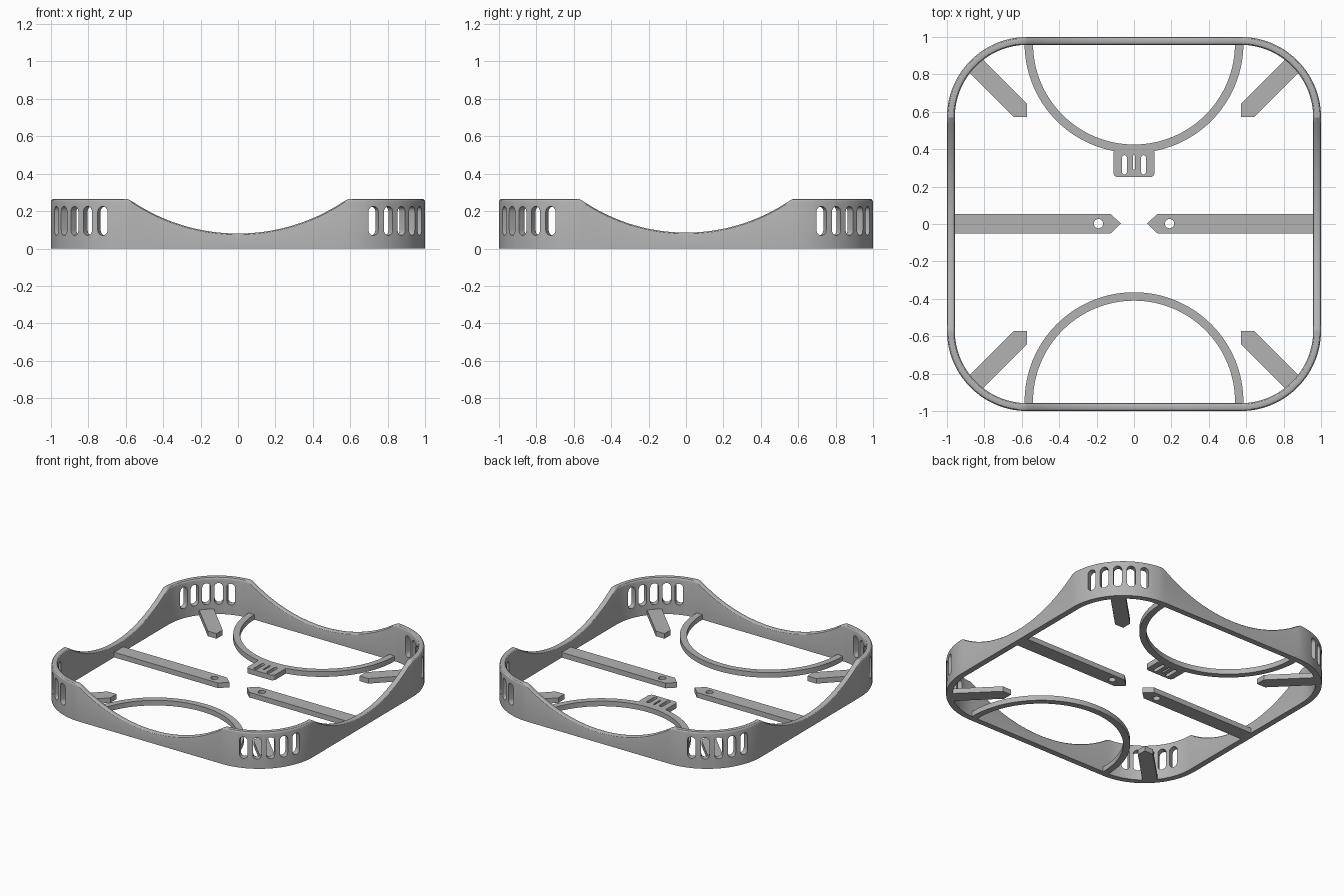
import bpy, bmesh, math
from mathutils import Matrix, Vector

if "Cube" in bpy.data.objects:
    bpy.data.objects.remove(bpy.data.objects["Cube"])

grey = bpy.data.materials.new("plain grey")
grey.diffuse_color = (0.45, 0.45, 0.45, 1)
grey.use_nodes = True
grey.node_tree.nodes["Principled BSDF"].inputs["Base Color"].default_value = grey.diffuse_color

WALL, TOP, CORNER, T = 0.042, 0.265, 0.43, 0.037
FLAT = 1 - CORNER


def finish(bm, name, smooth=True):
    bmesh.ops.remove_doubles(bm, verts=bm.verts, dist=1e-5)
    bmesh.ops.recalc_face_normals(bm, faces=bm.faces)
    me = bpy.data.meshes.new(name)
    bm.to_mesh(me)
    bm.free()
    ob = bpy.data.objects.new(name, me)
    bpy.context.collection.objects.link(ob)
    me.materials.append(grey)
    if smooth:
        shade(ob)
    return ob


def shade(ob):
    bpy.ops.object.select_all(action='DESELECT')
    ob.select_set(True)
    bpy.context.view_layer.objects.active = ob
    bpy.ops.object.shade_smooth_by_angle(angle=math.radians(30))


def plate(name, *loops):
    """Flat plate on the floor from an outline followed by hole outlines."""
    cu = bpy.data.curves.new(name, 'CURVE')
    cu.dimensions, cu.fill_mode, cu.extrude = '2D', 'BOTH', T / 2
    for loop in loops:
        sp = cu.splines.new('POLY')
        sp.points.add(len(loop) - 1)
        for p, (x, y) in zip(sp.points, loop):
            p.co = (x, y, 0, 1)
        sp.use_cyclic_u = True
    tmp = bpy.data.objects.new(name + " outline", cu)
    bpy.context.collection.objects.link(tmp)
    bpy.context.view_layer.update()
    me = bpy.data.meshes.new_from_object(tmp.evaluated_get(bpy.context.evaluated_depsgraph_get()))
    bm = bmesh.new()
    bm.from_mesh(me)
    bmesh.ops.translate(bm, verts=bm.verts, vec=(0, 0, T / 2))
    bpy.data.objects.remove(tmp)
    bpy.data.curves.remove(cu)
    bpy.data.meshes.remove(me)
    return finish(bm, name)


def arc(cx, cy, r, a0, a1, n):
    return [(cx + r * math.cos(math.radians(a0 + (a1 - a0) * i / n)),
             cy + r * math.sin(math.radians(a0 + (a1 - a0) * i / n))) for i in range(n + 1)]


def stadium(cx, y0, y1, r):
    return arc(cx, y1 - r, r, 0, 180, 8) + arc(cx, y0 + r, r, 180, 360, 8)


def scoop(u, half, low):
    """Height of a circular dip in the rim."""
    s = TOP - low
    r = (half * half + s * s) / (2 * s)
    return TOP if abs(u) >= half else min(TOP, low + r - math.sqrt(r * r - u * u))


# Rim: wall section swept around a rounded square, with dipped top edge
path = []
for q in range(4):
    rot = Matrix.Rotation(q * math.pi / 2, 2)
    for i in range(32):
        path.append((rot @ Vector((1, -FLAT + 2 * FLAT * i / 32)), rot @ Vector((1, 0))))
    for i in range(30):
        a = math.radians(3 * i)
        n = Vector((math.cos(a), math.sin(a)))
        path.append((rot @ (Vector((FLAT, FLAT)) + CORNER * n), rot @ n))
bm = bmesh.new()
rings = []
F = 0.014
for p, n in path:
    h = min(scoop(p.x, 0.585, 0.08), scoop(p.y, 0.567, 0.085))
    sec = [(0, 0), (WALL, 0)]
    sec += [(WALL - F + F * math.cos(math.radians(a)), h - F + F * math.sin(math.radians(a))) for a in (0, 30, 60, 90)]
    sec += [(F + F * math.cos(math.radians(a)), h - F + F * math.sin(math.radians(a))) for a in (90, 120, 150, 180)]
    rings.append([bm.verts.new((*(p - n * (WALL - d)), z)) for d, z in sec])
for a, b in zip(rings, rings[1:] + rings[:1]):
    for j in range(len(a)):
        k = (j + 1) % len(a)
        bm.faces.new((a[j], b[j], b[k], a[k]))
rim = finish(bm, "rim", False)

# Vent slots: five radial stadium cuts through each corner
bm = bmesh.new()
for q in range(4):
    for k in range(-2, 3):
        m = (Matrix.Rotation(q * math.pi / 2, 4, 'Z') @ Matrix.Translation((FLAT, FLAT, 0))
             @ Matrix.Rotation(math.radians(45 + 12 * k), 4, 'Z'))
        prof = stadium(0, 0.07, 0.225, 0.028)
        near, far = ([bm.verts.new(m @ Vector((d, u, z))) for u, z in prof] for d in (0.33, 0.5))
        bm.faces.new(near)
        bm.faces.new(far)
        for j in range(len(prof)):
            i = j - 1
            bm.faces.new((near[i], near[j], far[j], far[i]))
cutter = finish(bm, "slot_cutter", False)
cutter.hide_render = True
mod = rim.modifiers.new("slots", 'BOOLEAN')
mod.object, mod.solver = cutter, 'EXACT'
bpy.context.view_layer.objects.active = rim
bpy.ops.object.modifier_apply(modifier=mod.name)
bpy.data.objects.remove(cutter)
shade(rim)

# Half hoops at front and back
for name, cy, s in (("back_hoop", 0.965, -1), ("front_hoop", -0.95, 1)):
    end = -s * 0.98
    out = arc(0, cy, 0.585, 0, 180 * s, 64)
    inn = arc(0, cy, 0.54, 180 * s, 0, 64)
    plate(name, [(0.585, end)] + out + [(-0.585, end), (-0.54, end)] + inn + [(0.54, end)])

# Slotted tab on the back hoop
tab = arc(-0.085, 0.275, 0.025, 180, 270, 6) + arc(0.085, 0.275, 0.025, 270, 360, 6)
tab += [(0.11, 0.385), (0.1, 0.4), (-0.1, 0.4), (-0.11, 0.385)]
plate("slotted_tab", tab, stadium(-0.051, 0.265, 0.368, 0.013),
      stadium(0, 0.29, 0.368, 0.006), stadium(0.051, 0.265, 0.368, 0.013))

# Pointed bars with a hole, left and right
for name, s in (("left_bar", -1), ("right_bar", 1)):
    bar = [(0.98, -0.05), (0.125, -0.05), (0.07, 0.002), (0.125, 0.054), (0.98, 0.054)]
    plate(name, [(s * x, y) for x, y in bar], arc(s * 0.19, 0.002, 0.025, 0, 345, 23))

# Diagonal corner struts
for sx in (-1, 1):
    for sy in (-1, 1):
        strut = [(0.573, 0.573), (0.573, 0.643), (0.82, 0.89), (0.89, 0.82), (0.643, 0.573)]
        plate("corner_strut", [(sx * x, sy * y) for x, y in strut])
